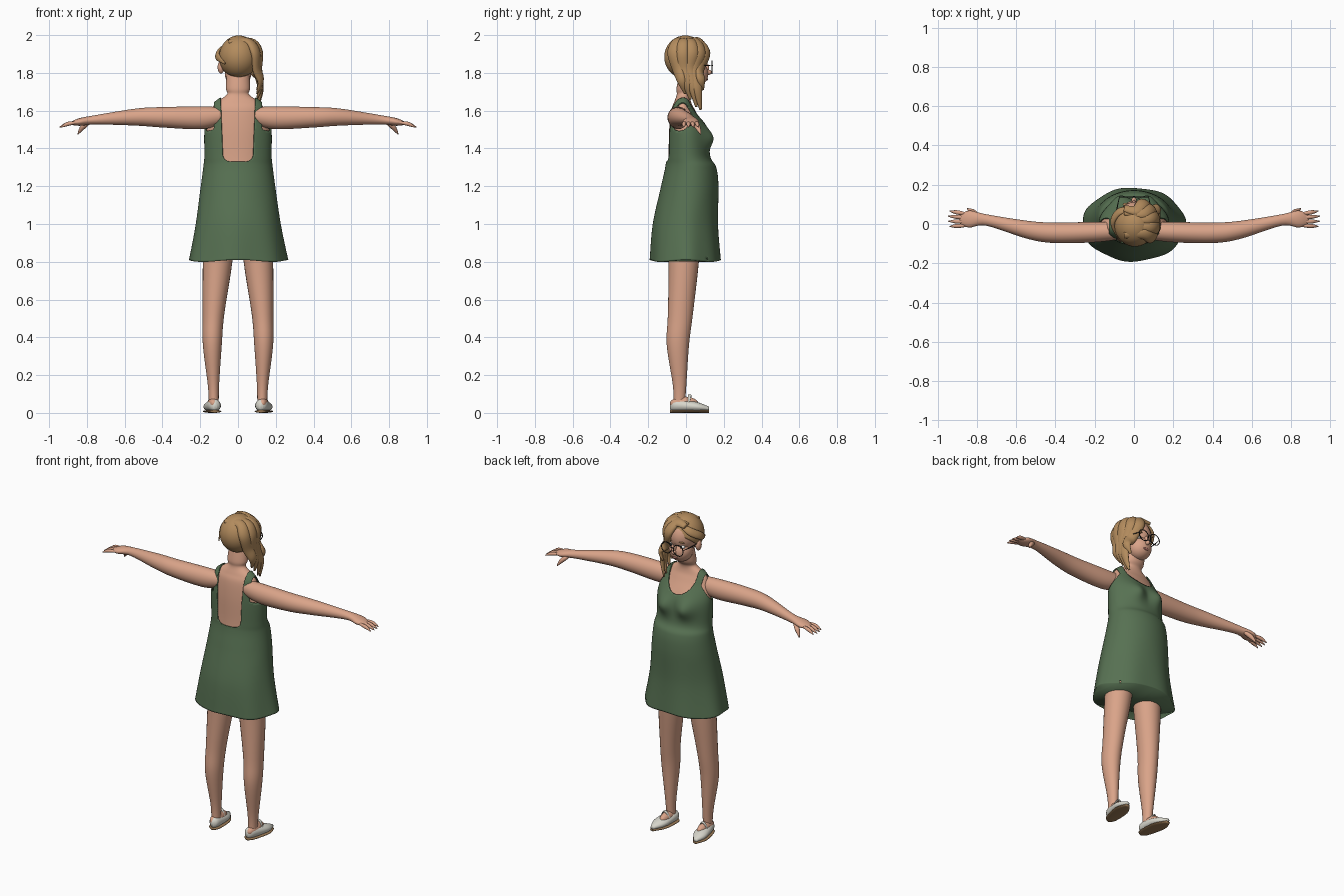
import bpy, bmesh, math
from mathutils import Vector

cube = bpy.data.objects.get("Cube")
if cube:
    bpy.data.objects.remove(cube, do_unlink=True)


def material(name, *rgb):
    m = bpy.data.materials.new(name)
    m.use_nodes = True
    m.diffuse_color = (*rgb, 1)
    m.node_tree.nodes["Principled BSDF"].inputs["Base Color"].default_value = (*rgb, 1)
    return m


SKIN = material("skin", .7, .37, .25)
GREEN = material("green_cloth", .095, .165, .085)
HAIR = material("blond_hair", .45, .26, .11)
CREAM = material("cream_leather", .68, .67, .6)
SOLE = material("brown_sole", .32, .19, .09)
DARK = material("dark_frame", .02, .02, .02)
WHITE = material("eye_white", .8, .8, .78)
LIPS = material("lip_pink", .5, .2, .16)

X, Y, Z = Vector((1, 0, 0)), Vector((0, 1, 0)), Vector((0, 0, 1))


def trim(bm, rule):
    """Delete the area where rule > 0, snapping vertices to its outline."""
    bmesh.ops.triangulate(bm, faces=bm.faces[:])
    value = {v: rule(v.co) for v in bm.verts}
    for edge in bm.edges:
        a, b = edge.verts
        if value[a] * value[b] < 0:
            t = value[a] / (value[a] - value[b])
            point = a.co.lerp(b.co, t)
            near = a if t < .5 else b
            near.co = point
            value[near] = 0
    gone = []
    for face in bm.faces:
        corners = [value[v] for v in face.verts]
        flat = not any(corners)
        if max(corners) > 0 or (flat and rule(face.calc_center_median()) > 0):
            gone.append(face)
    bmesh.ops.delete(bm, geom=gone, context='FACES')


def finish(name, bm, mat, rule=None, thick=0):
    bmesh.ops.recalc_face_normals(bm, faces=bm.faces[:])
    if rule:
        trim(bm, rule)
    for face in bm.faces:
        face.smooth = True
    mesh = bpy.data.meshes.new(name)
    bm.to_mesh(mesh)
    bm.free()
    mesh.materials.append(mat)
    obj = bpy.data.objects.new(name, mesh)
    bpy.context.collection.objects.link(obj)
    if thick:
        shell = obj.modifiers.new("thickness", 'SOLIDIFY')
        shell.thickness, shell.offset = thick, -1


def smooth_path(rows, steps):
    """Catmull-Rom interpolation of rows of numbers."""
    out = []
    last = len(rows) - 1
    for i in range(last):
        near = [rows[min(max(i + k, 0), last)] for k in (-1, 0, 1, 2)]
        for s in range(steps):
            t = s / steps
            out.append([q + .5 * t * (r - p + t * (2 * p - 5 * q + 4 * r - w + t * (3 * (q - r) + w - p)))
                        for p, q, r, w in zip(*near)])
    return out + [list(rows[-1])]


def loft(name, rows, mat, axes=(X, Y), n=28, steps=6, side=1, about=None,
         shape=None, rule=None, thick=0):
    """Skin elliptical rings; each row is a centre and two radii."""
    rows = smooth_path(rows, steps)
    centres = [Vector((row[0] * side, row[1], row[2])) for row in rows]
    bm = bmesh.new()
    rings = []
    for i, (centre, row) in enumerate(zip(centres, rows)):
        u, v = axes
        if about is not None:
            along = (centres[min(i + 1, len(rows) - 1)] - centres[max(i - 1, 0)]).normalized()
            u = along.cross(centre - about).normalized()
            v = u.cross(along)
        ring = []
        for k in range(n):
            angle = math.tau * k / n
            p = centre + u * row[3] * math.cos(angle) + v * row[4] * math.sin(angle)
            ring.append(bm.verts.new(shape(p, angle) if shape else p))
        rings.append(ring)
    for low, high in zip(rings, rings[1:]):
        for k in range(n):
            m = (k + 1) % n
            bm.faces.new((low[k], low[m], high[m], high[k]))
    bm.faces.new(rings[0][::-1])
    bm.faces.new(rings[-1])
    finish(name, bm, mat, rule, thick)


def strand(name, points, width, depth, mat, about, side=1):
    """A tapered tube that lies flat against the point it goes about."""
    rows = []
    for i, point in enumerate(points):
        taper = math.sin(math.pi * (.12 + .85 * i / (len(points) - 1))) ** .7
        rows.append((*point, width * taper, depth * taper))
    loft(name, rows, mat, n=16, side=side, about=Vector(about))


def ball(name, centre, radii, mat, n=20, rule=None, thick=0):
    bm = bmesh.new()
    bmesh.ops.create_uvsphere(bm, u_segments=n * 2, v_segments=n, radius=1)
    for v in bm.verts:
        v.co = Vector([c + r * q for c, r, q in zip(centre, radii, v.co)])
    finish(name, bm, mat, rule, thick)


# Torso outline: height, back, front, half width
TORSO = [(.805, -.19, .185, .262), (1, -.175, .17, .225), (1.2, -.132, .172, .197),
         (1.3, -.11, .16, .184), (1.36, -.104, .128, .178), (1.5, -.1, .112, .177),
         (1.6, -.09, .06, .152), (1.645, -.074, .038, .126), (1.685, -.06, .035, .07)]
NECK = [(1.72, -.05, .045, .064), (1.8, -.035, .065, .06)]


def bust(p, angle):
    if p.y > 0:
        p.y += .035 * math.exp(-((abs(p.x) - .075) / .05) ** 2 - ((p.z - 1.455) / .055) ** 2)
    return p


def drape(p, angle):
    """Bust plus soft folds that grow toward the hem."""
    p = bust(p, angle)
    fold = max(0, (1.15 - p.z) / .35)
    grow = 1 + .018 * fold * math.sin(7 * angle + 1)
    return Vector((p.x * grow, p.y * grow, p.z + .006 * fold ** 4 * math.cos(4 * angle)))


def openings(p):
    """Positive inside the neckline, low back, armholes and hem opening."""
    x = abs(p.x)
    if p.y < -.015:
        neck = 1 - (x / (.083 + .04 * max(0, p.z - 1.4))) ** 4 - (max(0, 1.4 - p.z) / .07) ** 4
    else:
        neck = 1 - (x / .094) ** 2 - (max(0, 1.63 - p.z) / .1) ** 2
    hole = 1 - ((p.y + .037) / .068) ** 2 - ((p.z - 1.575) / .082) ** 2
    hem = 1 if p.z < .83 and x < .2 and abs(p.y) < .12 else -1
    return max(neck, min(hole, (x - .128) / .02), hem)


def outline_rows(outline, inset=0):
    return [(0, (b + f) / 2, z, w - inset, (f - b) / 2 - inset) for z, b, f, w in outline]


loft("torso", outline_rows(TORSO[1:], .011) + outline_rows(NECK), SKIN, n=64, shape=bust)
loft("dress", outline_rows(TORSO), GREEN, n=110, steps=13, shape=drape,
     rule=openings, thick=.007)

ARM = [(.09, -.035, 1.572, .045, .047), (.2, -.041, 1.562, .052, .06),
       (.4, -.045, 1.565, .052, .054), (.54, -.03, 1.566, .046, .045),
       (.75, .02, 1.552, .029, .025), (.84, .025, 1.54, .043, .02),
       (.89, .023, 1.532, .02, .006)]
LEG = [(.128, -.035, .05, .026, .03), (.13, -.034, .15, .03, .036),
       (.136, -.043, .36, .05, .059), (.13, -.03, .52, .057, .066),
       (.108, -.012, .8, .078, .08), (.095, -.01, 1.02, .08, .09)]
SHOE = [(.122, -.084, .036, .01, .018), (.125, -.055, .04, .033, .033),
        (.14, .055, .032, .043, .026), (.15, .123, .022, .012, .01)]

for side, label in ((1, "left_"), (-1, "right_")):
    # Arm and hand
    loft(label + "arm", ARM, SKIN, (Y, Z), side=side)
    for i, finger in enumerate(("index", "middle", "ring", "little")):
        root, end = .052 - .02 * i, .066 - .026 * i
        tip = .95 - .008 * abs(i - 1.5)
        strand(label + finger + "_finger",
               [(.85, root, 1.538), (.9, (root + end) / 2, 1.53), (tip, end, 1.512)],
               .011, .011, SKIN, Z, side)
    strand(label + "thumb", [(.78, .035, 1.545), (.82, .06, 1.515), (.848, .078, 1.475)],
           .015, .014, SKIN, Z, side)
    # Leg, foot and strapped flat shoe
    loft(label + "leg", LEG, SKIN, side=side)
    ball(label + "foot", (.13 * side, -.01, .05), (.03, .075, .036), SKIN)
    loft(label + "shoe", SHOE, CREAM, (X, Z), side=side)
    loft(label + "sole", [(x, y, .008, a + .003, .008) for x, y, z, a, b in SHOE],
         SOLE, (X, Z), side=side)
    strand(label + "shoe_strap", [(.095, .012, .04), (.133, .02, .093), (.17, .012, .04)],
           .01, .005, CREAM, (.133 * side, .015, 0), side)
    # Ear, eye and round spectacles
    ball(label + "ear", (.09 * side, .004, 1.83), (.018, .021, .034), SKIN)
    ball(label + "eye", (.036 * side, .089, 1.836), (.017, .012, .011), WHITE)
    ball(label + "iris", (.036 * side, .097, 1.836), (.008, .006, .008), DARK)
    ball(label + "eyebrow", (.036 * side, .1, 1.867), (.022, .008, .004), HAIR)
    bpy.ops.mesh.primitive_torus_add(location=(.041 * side, .137, 1.83), rotation=X * math.pi / 2,
                                     major_radius=.034, minor_radius=.0026, minor_segments=8)
    rim = bpy.context.object
    rim.name = label + "spectacle_rim"
    rim.data.materials.append(DARK)
    bpy.ops.object.shade_smooth()
    strand(label + "spectacle_arm", [(.074, .137, 1.838), (.088, .07, 1.842), (.093, 0, 1.845)],
           .003, .003, DARK, Z, side)
strand("spectacle_bridge", [(-.01, .137, 1.836), (0, .14, 1.84), (.01, .137, 1.836)],
       .003, .003, DARK, Z)

# Head and face
ball("cranium", (0, .012, 1.88), (.085, .1, .102), SKIN)
ball("jaw", (0, .048, 1.795), (.07, .07, .07), SKIN)
ball("nose", (0, .118, 1.803), (.013, .018, .014), SKIN)
ball("nose_bridge", (0, .108, 1.825), (.009, .014, .026), SKIN)
ball("lips", (0, .108, 1.766), (.02, .008, .007), LIPS)

# Hair cap, open at the face
ball("hair_cap", (.004, -.004, 1.884), (.104, .111, .114), HAIR, 40,
     lambda p: p.y - .035 - 1.15 * (p.z - 1.85), .012)


def on_head(turn, lift):
    """A point on the hair surface; turn goes from the left side to the face."""
    a, b = math.radians(turn), math.radians(lift)
    return Vector((.004 + .115 * math.cos(a) * math.cos(b), .122 * math.sin(a) * math.cos(b),
                   1.87 + .118 * math.sin(b)))


# Thick locks swept from the parting over the left side into a loose tail
for name, turn, drop in (("fringe", 80, 1.71), ("front", 50, 1.605), ("crown", 22, 1.62),
                         ("side", -12, 1.66), ("back", -45, 1.69)):
    s = math.sin(math.radians(turn))
    start = Vector((-.05, .08 * s, 1.965))
    cheek = on_head(turn * .5, -25)
    tip = Vector((.1, .035 + .055 * s, drop))
    low = (cheek + tip) / 2
    low.x = .12
    strand(name + "_hair_lock", [start, on_head(turn, 55), on_head(turn * .8, 20), cheek, low, tip],
           .035, .021, HAIR, (0, 0, 1.86))
strand("temple_hair_lock", [on_head(110, 50), on_head(145, 30), on_head(180, 10), on_head(230, -10)],
       .025, .012, HAIR, (0, 0, 1.86))
